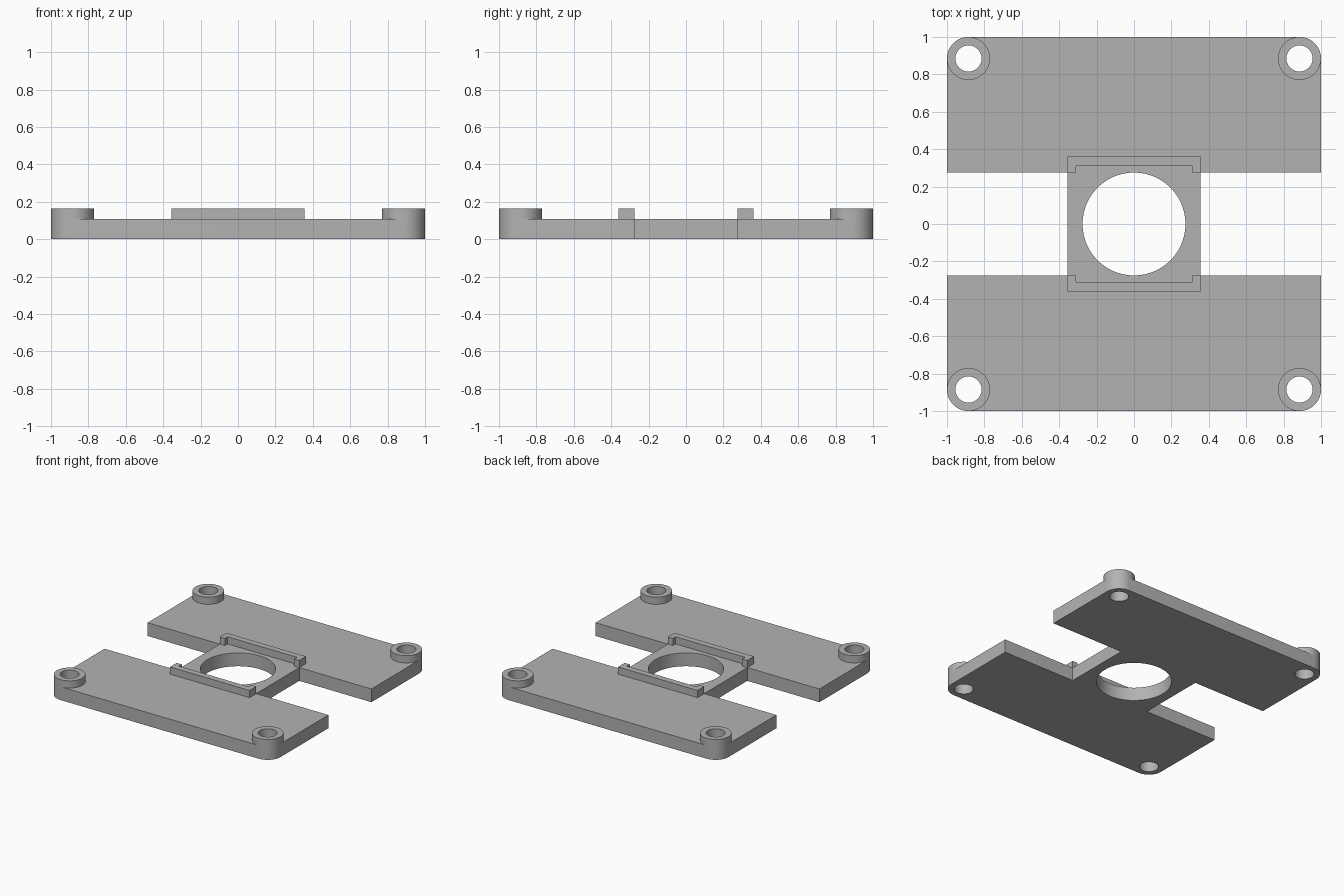
import bpy, bmesh
from math import sin, cos, pi

cube = bpy.data.objects.get("Cube")
if cube:
    bpy.data.objects.remove(cube, do_unlink=True)

grey = bpy.data.materials.new("plain grey")
grey.use_nodes = True
colour = (0.45, 0.45, 0.45, 1)
grey.diffuse_color = colour
grey.node_tree.nodes["Principled BSDF"].inputs["Base Color"].default_value = colour

PLATE_TOP, TOP = 0.107, 0.165
BOSS_AT, BOSS_R, HOLE_R = 0.885, 0.115, 0.07
SLOT_Y, NECK_X, BORE_R = 0.275, 0.355, 0.275


def arc(cx, cy, r, start=0, sweep=2 * pi, steps=64):
    """Points along an arc; a full circle leaves out the repeated end."""
    count = steps if sweep == 2 * pi else steps + 1
    return [(cx + r * cos(start + sweep * i / steps),
             cy + r * sin(start + sweep * i / steps)) for i in range(count)]


def prism(name, loops, z0, z1):
    """Extrude an outline, with any inner loops as holes."""
    curve = bpy.data.curves.new(name, "CURVE")
    curve.dimensions = "2D"
    curve.fill_mode = "BOTH"
    curve.extrude = (z1 - z0) / 2
    for loop in loops:
        spline = curve.splines.new("POLY")
        spline.points.add(len(loop) - 1)
        for point, (x, y) in zip(spline.points, loop):
            point.co = (x, y, 0, 1)
        spline.use_cyclic_u = True
    source = bpy.data.objects.new(name + "_outline", curve)
    bpy.context.collection.objects.link(source)
    bpy.context.view_layer.update()
    shape = source.evaluated_get(bpy.context.evaluated_depsgraph_get())
    mesh = bpy.data.meshes.new_from_object(shape)
    bpy.data.objects.remove(source, do_unlink=True)

    bm = bmesh.new()
    bm.from_mesh(mesh)
    bmesh.ops.remove_doubles(bm, verts=bm.verts, dist=1e-5)
    bmesh.ops.translate(bm, verts=bm.verts, vec=(0, 0, (z0 + z1) / 2))
    bmesh.ops.recalc_face_normals(bm, faces=bm.faces)
    bm.to_mesh(mesh)
    bm.free()
    mesh.name = name
    mesh.materials.clear()
    mesh.materials.append(grey)
    obj = bpy.data.objects.new(name, mesh)
    bpy.context.collection.objects.link(obj)
    bpy.ops.object.select_all(action="DESELECT")
    obj.select_set(True)
    bpy.context.view_layer.objects.active = obj
    bpy.ops.object.shade_smooth_by_angle()
    return obj


# Base plate: rounded corners, side slots, central bore and screw holes
quarter = [(NECK_X, SLOT_Y), (1, SLOT_Y)] + arc(BOSS_AT, BOSS_AT, BOSS_R, 0, pi / 2, 16)
right_half = [(x, -y) for x, y in reversed(quarter)] + quarter
outline = right_half + [(-x, y) for x, y in reversed(right_half)]
corners = [(sx * BOSS_AT, sy * BOSS_AT) for sx in (-1, 1) for sy in (-1, 1)]
holes = [arc(x, y, HOLE_R) for x, y in corners]
prism("base_plate", [outline, arc(0, 0, BORE_R, steps=96)] + holes, 0, PLATE_TOP)

# Raised screw bosses
for x, y in corners:
    name = ("front" if y < 0 else "back") + ("_left" if x > 0 else "_right") + "_boss"
    prism(name, [arc(x, y, BOSS_R), arc(x, y, HOLE_R)], PLATE_TOP, TOP)

# Retaining rails with inward tips
half_rail = [(0.31, 0.31), (0.31, SLOT_Y), (NECK_X, SLOT_Y), (NECK_X, 0.36)]
rail = half_rail + [(-x, y) for x, y in reversed(half_rail)]
for side, name in ((-1, "front_rail"), (1, "back_rail")):
    prism(name, [[(x, side * y) for x, y in rail]], PLATE_TOP, TOP)
